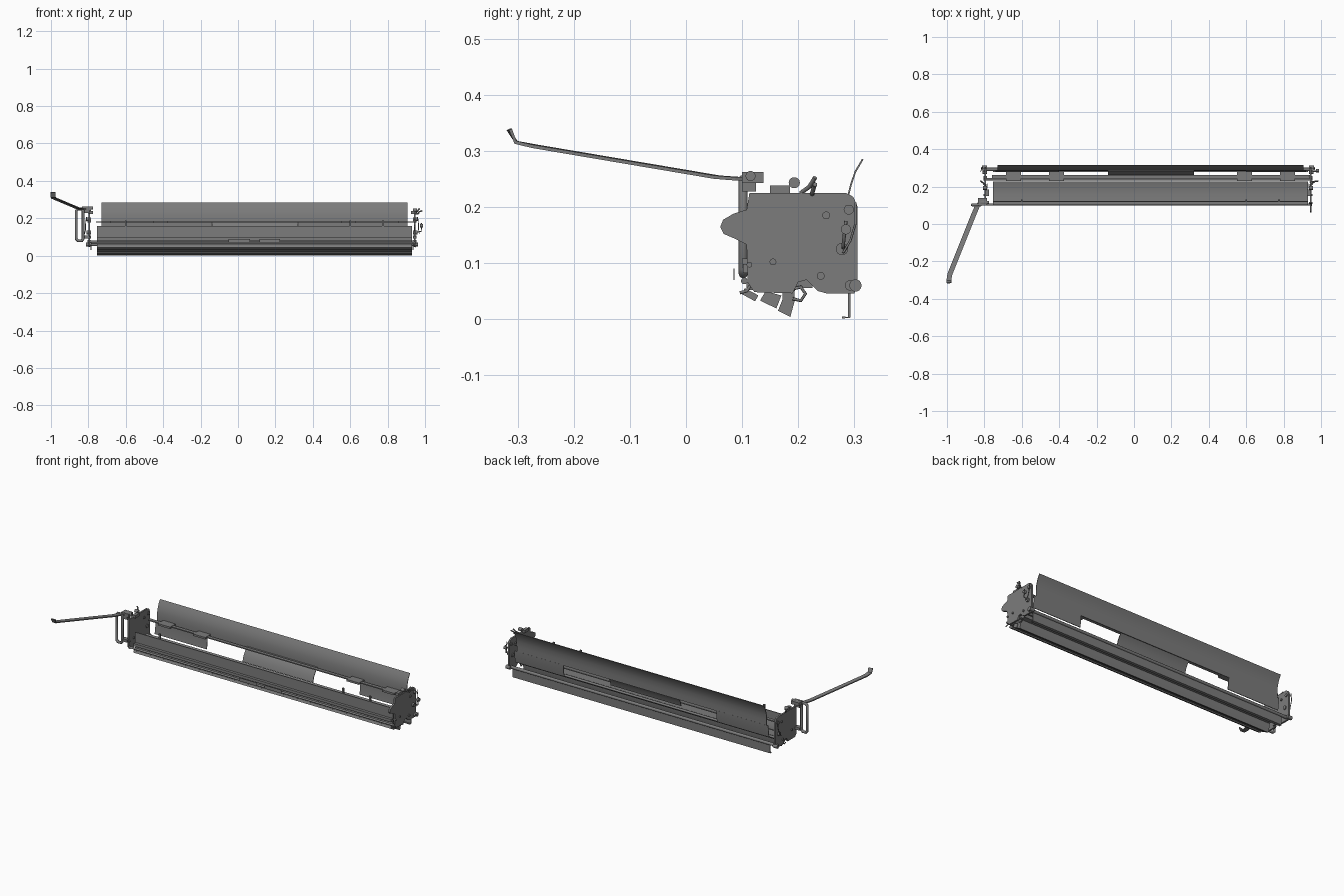
import bpy, bmesh, math
from mathutils import Vector

if "Cube" in bpy.data.objects:
    bpy.data.objects.remove(bpy.data.objects["Cube"], do_unlink=True)

steel = bpy.data.materials.new("steel grey")
steel.use_nodes = True
GREY = (0.2, 0.2, 0.2, 1)
steel.diffuse_color = GREY
steel.node_tree.nodes["Principled BSDF"].inputs["Base Color"].default_value = GREY

LEFT, RIGHT = 0.93, -0.755          # inner ends of the long parts


def finish(name, bm):
    bmesh.ops.recalc_face_normals(bm, faces=bm.faces)
    mesh = bpy.data.meshes.new(name)
    bm.to_mesh(mesh)
    bm.free()
    mesh.materials.append(steel)
    obj = bpy.data.objects.new(name, mesh)
    bpy.context.collection.objects.link(obj)
    return obj


def smooth(obj):
    bpy.ops.object.select_all(action='DESELECT')
    obj.select_set(True)
    bpy.context.view_layer.objects.active = obj
    bpy.ops.object.shade_smooth_by_angle(angle=math.radians(35))


def extrude(name, outline, x0, x1):
    """Closed (y, z) outline extruded along x."""
    bm = bmesh.new()
    face = bm.faces.new([bm.verts.new((x0, y, z)) for y, z in outline])
    out = bmesh.ops.extrude_face_region(bm, geom=[face])
    moved = [v for v in out["geom"] if isinstance(v, bmesh.types.BMVert)]
    bmesh.ops.translate(bm, verts=moved, vec=(x1 - x0, 0, 0))
    obj = finish(name, bm)
    smooth(obj)
    return obj


def sheet(name, path, x0=RIGHT, x1=LEFT, t=0.004):
    """Open (y, z) path given thickness t and extruded along x."""
    pts = [Vector(p) for p in path]
    a, b = [], []
    for i, p in enumerate(pts):
        d = (pts[min(i + 1, len(pts) - 1)] - pts[max(i - 1, 0)]).normalized()
        n = Vector((-d.y, d.x)) * t / 2
        a.append(p + n)
        b.append(p - n)
    return extrude(name, a + b[::-1], x0, x1)


def box(name, x, y, z):
    return extrude(name, [(y[0], z[0]), (y[1], z[0]), (y[1], z[1]), (y[0], z[1])], *x)


def rod(name, y, z, r, x0=RIGHT, x1=LEFT, n=14):
    ring = [(y + r * math.cos(k * math.tau / n), z + r * math.sin(k * math.tau / n))
            for k in range(n)]
    return extrude(name, ring, x0, x1)


def wire(name, pts, r, cyclic=False):
    """Round bar through 3D points."""
    cu = bpy.data.curves.new(name, 'CURVE')
    cu.dimensions = '3D'
    cu.bevel_depth = r
    cu.bevel_resolution = 2
    cu.use_fill_caps = True
    sp = cu.splines.new('POLY')
    sp.points.add(len(pts) - 1)
    for q, p in zip(sp.points, pts):
        q.co = (*p, 1)
    sp.use_cyclic_u = cyclic
    cu.materials.append(steel)
    obj = bpy.data.objects.new(name, cu)
    bpy.context.collection.objects.link(obj)
    return obj


# Curved rear sheet with its lower wings and centre deflector
sheet("rear_sheet", [(.287, .157), (.287, .19), (.289, .22), (.294, .24), (.302, .263), (.315, .285)],
      -.73, .905, .003)
sheet("centre_deflector", [(.286, .175), (.268, .155), (.252, .128), (.244, .1)], -.14, .32)
for name, x0, x1 in (("right_wing", -.74, -.4), ("left_wing", .6, .92)):
    sheet(name, [(.287, .16), (.286, .13), (.28, .09)], x0, x1)

# Feed shaft with rollers
box("feed_bar", (-.76, .94), (.243, .263), (.177, .183))
for x in (-.645, -.415, .59, .82):
    box("feed_roller", (x - .04, x + .04), (.23, .28), (.174, .185))

# Nearly flat pan, its front wall and the rails in front of it
sheet("pan", [(.122, .1), (.16, .098), (.2, .1), (.227, .107)])
box("front_wall", (RIGHT, LEFT), (.118, .123), (.075, .158))
box("front_rail", (RIGHT, LEFT), (.102, .118), (.082, .098))
box("lower_rail", (RIGHT, LEFT), (.108, .15), (.052, .07))
rod("front_rod", .104, .068, .006, RIGHT - .03, LEFT + .02)
rod("rear_rod", .292, .06, .009, RIGHT - .05, LEFT + .03)
rod("inner_rod", .24, .075, .007, RIGHT - .04, LEFT + .02)
box("under_beam", (RIGHT, LEFT), (.17, .225), (.055, .075))
for x0, x1 in ((-.05, .065), (.115, .225)):
    box("scale_plate", (x0, x1), (.085, .086), (.07, .09))

# Tilted strips under the front and the rear angle strip
sheet("tilted_strip_front", [(.102, .05), (.126, .037)], t=.012)
extrude("tilted_strip_middle", [(.142, .05), (.17, .042), (.161, .019), (.132, .033)], RIGHT, LEFT)
extrude("tilted_strip_rear", [(.172, .055), (.194, .055), (.193, .03), (.186, .004),
                              (.164, .015), (.172, .035)], RIGHT, LEFT)
sheet("rear_angle", [(.278, .003), (.291, .003), (.291, .055)], t=.004)

# Upright pins
for x in (-.6, .6, .775):
    box("guide_pin", (x - .005, x + .005), (.122, .132), (.135, .187))

# End plates: only the left one carries the front nose
NOSE = [(.085, .188), (.066, .177), (.061, .164), (.067, .152), (.09, .142), (.108, .133)]
REST = [(.11, .065), (.122, .048), (.19, .046), (.2, .066), (.215, .07), (.235, .05),
        (.25, .046), (.3, .046), (.306, .06), (.306, .2), (.298, .218), (.285, .225),
        (.113, .225), (.108, .195)]
for name, x, s, outline in (("left", .945, 1, REST + NOSE), ("right", -.795, -1, REST)):
    extrude(name + "_end_plate", outline, x - .005, x + .005)
    box(name + "_top_flange", (x - s * .02, x), (.15, .185), (.222, .238))
    for y, z, r, out in ((.25, .185, .007, .01), (.155, .102, .006, .01),
                         (.24, .077, .007, .01), (.113, .097, .005, .01),
                         (.29, .195, .009, .015), (.302, .06, .011, .018),
                         (.278, .125, .011, .015), (.193, .243, .01, .012)):
        rod(name + "_stud", y, z, r, x - s * .01, x + s * out)
    wire(name + "_spring_wire", [(x + s * .015, .302, .208), (x + s * .02, .302, .17),
                                 (x + s * .02, .293, .14), (x + s * .025, .28, .118)], .002)
    wire(name + "_release_arm", [(x, .205, .225), (x + s * .012, .22, .236),
                                 (x + s * .025, .23, .252)], .004)
    wire(name + "_hook", [(x - s * .01, .2 + .013 * math.cos(a), .045 + .013 * math.sin(a))
                          for a in (2.4, 1.2, 0, -1.2, -2.4)], .003)

# Knob and arms on the left end
wire("left_crank", [(.94, .225, .222), (.965, .225, .225), (.968, .228, .235), (.985, .23, .24)], .004)
rod("left_knob", .285, .16, .009, .972, .988)
wire("left_knob_stem", [(.945, .28, .125), (.98, .28, .13), (.98, .285, .175)], .003)
wire("left_lower_arm", [(.94, .115, .06), (.95, .108, .05), (.95, .096, .047)], .003)

# Upright loop and lever on the right end
wire("upright_loop", [(-.865, .102, .09), (-.865, .102, .24), (-.855, .102, .25), (-.835, .102, .25),
                      (-.828, .102, .24), (-.828, .102, .09), (-.835, .102, .08), (-.855, .102, .08)],
     .008, True)
for z in (.1, .235):
    box("loop_bracket", (-.83, -.795), (.1, .125), (z - .008, z + .008))
rod("loop_pivot", .115, .255, .009, -.82, -.775)
box("pivot_block", (-.835, -.785), (.1, .138), (.243, .262))

# Flat lever swept from a centre line
line = [Vector(p) for p in ((-.785, .118, .25), (-.815, .115, .25), (-.838, .095, .25),
                            (-.855, .055, .253), (-.985, -.27, .308), (-.99, -.303, .315),
                            (-.988, -.315, .338))]
bm = bmesh.new()
rings = []
for i, p in enumerate(line):
    d = line[min(i + 1, len(line) - 1)] - line[max(i - 1, 0)]
    side = Vector((d.y, -d.x, 0)).normalized() * .013
    up = side.cross(d).normalized() * .003
    rings.append([bm.verts.new(p + a * side + b * up)
                  for a, b in ((1, 1), (-1, 1), (-1, -1), (1, -1))])
for r, s in zip(rings, rings[1:]):
    for k in range(4):
        bm.faces.new((r[k], r[k - 1], s[k - 1], s[k]))
bm.faces.new(rings[0])
bm.faces.new(rings[-1])
finish("lever", bm)
